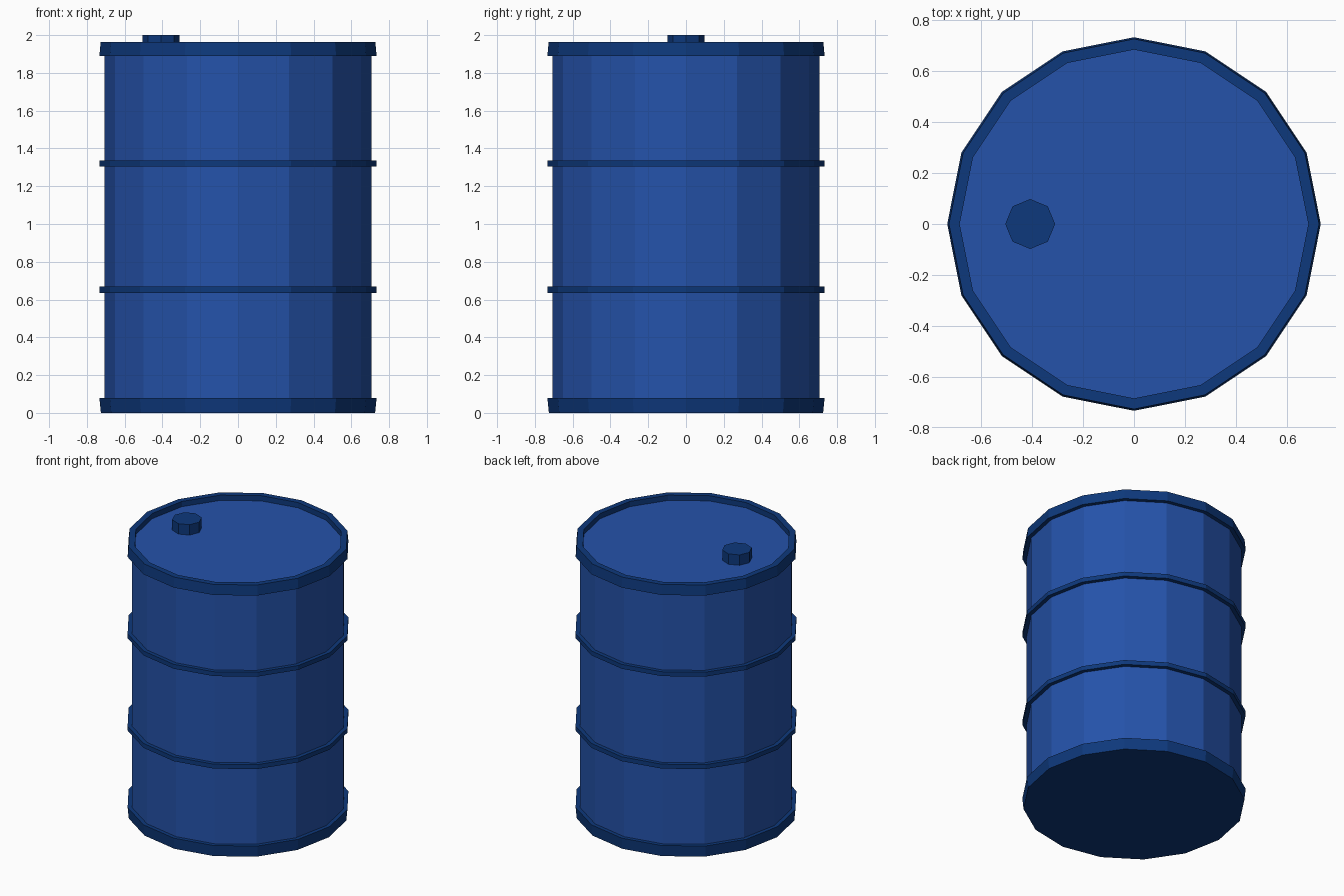
import bpy, bmesh, math

if "Cube" in bpy.data.objects:
    bpy.data.objects.remove(bpy.data.objects["Cube"])


def material(name, colour):
    m = bpy.data.materials.new(name)
    m.diffuse_color = (*colour, 1)
    m.use_nodes = True
    m.node_tree.nodes["Principled BSDF"].inputs["Base Color"].default_value = m.diffuse_color
    return m


BLUE = material("barrel blue", (0.018, 0.085, 0.40))
DARK = material("dark blue trim", (0.0042, 0.04, 0.20))


def lathe(name, profile, mat, sides=16, centre=(0, 0), ring=False):
    """Spin an (r, z) profile listed from bottom to top on the outside.
    A ring joins its last loop to its first; otherwise both ends are capped."""
    bm = bmesh.new()
    loops = []
    for r, z in profile:
        loops.append([bm.verts.new((centre[0] + r * math.cos(2 * math.pi * i / sides),
                                    centre[1] + r * math.sin(2 * math.pi * i / sides), z))
                      for i in range(sides)])
    pairs = list(zip(loops, loops[1:]))
    if ring:
        pairs.append((loops[-1], loops[0]))
    else:
        bm.faces.new(loops[0][::-1])
        bm.faces.new(loops[-1])
    for a, b in pairs:
        for i in range(sides):
            j = (i + 1) % sides
            bm.faces.new((a[i], a[j], b[j], b[i]))
    bmesh.ops.recalc_face_normals(bm, faces=bm.faces)
    me = bpy.data.meshes.new(name)
    bm.to_mesh(me)
    bm.free()
    me.materials.append(mat)
    ob = bpy.data.objects.new(name, me)
    bpy.context.collection.objects.link(ob)
    return ob


# Drum body, whose top is the recessed lid
lathe("body", [(0.706, 0.04), (0.706, 1.90), (0.69, 1.925)], BLUE)

# Solid foot rim, slightly wider at its top
lathe("bottom_rim", [(0.726, 0), (0.734, 0.08), (0.70, 0.08)], DARK)

# Raised lip around the lid, slightly wider at its base
lathe("top_rim", [(0.70, 1.89), (0.734, 1.89), (0.727, 1.963), (0.685, 1.963), (0.685, 1.91)],
      DARK, ring=True)

# Two hoops around the body
for name, z in (("lower_hoop", 0.652), ("upper_hoop", 1.32)):
    lathe(name, [(0.70, z - 0.016), (0.734, z - 0.016), (0.734, z + 0.016), (0.70, z + 0.016)],
          DARK, ring=True)

# Filler cap on the lid
lathe("filler_cap", [(0.098, 1.915), (0.098, 2.0)], DARK, sides=8, centre=(-0.408, 0))
